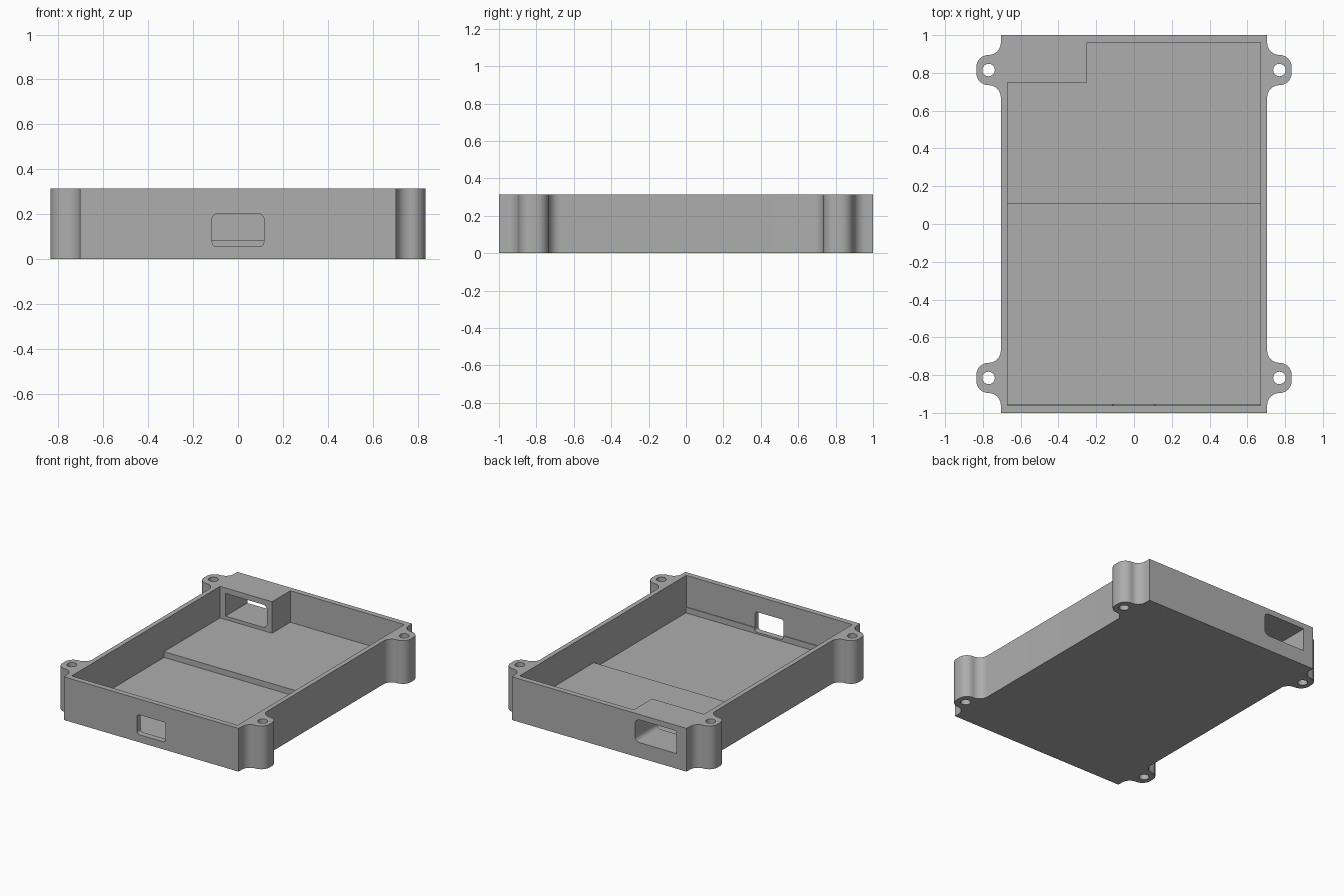
import bpy, bmesh, math
from mathutils import Vector

if "Cube" in bpy.data.objects:
    bpy.data.objects.remove(bpy.data.objects["Cube"])

H = 0.315
HALF_X, HALF_Y = 0.705, 1.0
FLOOR_LOW, FLOOR_HIGH = 0.043, 0.085
LUG_X, LUG_Y, LUG_R = 0.77, 0.815, 0.065

grey = bpy.data.materials.new("grey plastic")
grey.use_nodes = True
colour = (0.42, 0.42, 0.42, 1)
grey.diffuse_color = colour
grey.node_tree.nodes["Principled BSDF"].inputs["Base Color"].default_value = colour


def arc(cx, cy, r, start, end, steps=10):
    angles = [math.radians(start + (end - start) * i / steps) for i in range(steps + 1)]
    return [(cx + r * math.cos(a), cy + r * math.sin(a)) for a in angles]


def prism(name, points, start, end, axis="z"):
    """Extrude a 2D outline along z, or an x-z outline along y."""
    bm = bmesh.new()
    place = (lambda u, v: (u, v, start)) if axis == "z" else (lambda u, v: (u, start, v))
    face = bm.faces.new([bm.verts.new(place(u, v)) for u, v in points])
    move = Vector((0, 0, end - start)) if axis == "z" else Vector((0, end - start, 0))
    out = bmesh.ops.extrude_face_region(bm, geom=[face])
    bmesh.ops.translate(bm, vec=move, verts=[g for g in out["geom"] if isinstance(g, bmesh.types.BMVert)])
    bmesh.ops.recalc_face_normals(bm, faces=bm.faces)
    mesh = bpy.data.meshes.new(name)
    bm.to_mesh(mesh)
    bm.free()
    mesh.materials.append(grey)
    obj = bpy.data.objects.new(name, mesh)
    bpy.context.collection.objects.link(obj)
    return obj


def rect(x0, x1, y0, y1):
    return [(x0, y0), (x1, y0), (x1, y1), (x0, y1)]


# Outline of one quarter: straight side, fillet, rounded mounting lug, fillet, corner
lug_low, lug_high = LUG_Y - 0.08, LUG_Y + 0.08
quarter = (arc(LUG_X, lug_low - LUG_R, LUG_R, 180, 90)
           + arc(LUG_X, lug_low + LUG_R, LUG_R, -90, 0)
           + arc(LUG_X, lug_high - LUG_R, LUG_R, 0, 90)
           + arc(LUG_X, lug_high + LUG_R, LUG_R, 270, 180)
           + [(HALF_X, HALF_Y)])
right_side = [(x, -y) for x, y in reversed(quarter)] + quarter
outline = right_side + [(-x, y) for x, y in reversed(right_side)]
tray = prism("enclosure_tray", outline, 0, H)

# Main cavity, leaving a solid block in one back corner
cavity = [(-0.67, -0.96), (0.67, -0.96), (0.67, 0.96), (-0.25, 0.96), (-0.25, 0.75), (-0.67, 0.75)]
cutters = [prism("cavity_cutter", cavity, FLOOR_HIGH, H + 0.1)]

# Deeper front half of the floor
cutters.append(prism("low_floor_cutter", rect(-0.67, 0.67, -0.955, 0.105), FLOOR_LOW, FLOOR_HIGH + 0.05))

# Rounded port in the front wall
r, px, z0, z1 = 0.02, 0.115, 0.055, 0.2
port = (arc(px - r, z0 + r, r, -90, 0, 6) + arc(px - r, z1 - r, r, 0, 90, 6)
        + arc(r - px, z1 - r, r, 90, 180, 6) + arc(r - px, z0 + r, r, 180, 270, 6))
cutters.append(prism("front_port_cutter", port, -1.1, -0.9, "y"))

# Tunnel through the corner block and back wall, rounded on its inner side
x0, x1, z0, z1, r = -0.625, -0.29, 0.11, 0.275, 0.035
tunnel = ([(x0, z0)] + arc(x1 - r, z0 + r, r, -90, 0, 8)
          + arc(x1 - r, z1 - r, r, 0, 90, 8) + [(x0, z1)])
cutters.append(prism("back_port_cutter", tunnel, 0.7, 1.1, "y"))

# Screw holes
for sx in (-1, 1):
    for sy in (-1, 1):
        ring = arc(sx * LUG_X, sy * LUG_Y, 0.033, 0, 360, 32)[:-1]
        cutters.append(prism("screw_hole_cutter", ring, -0.1, H + 0.1))

bpy.context.view_layer.objects.active = tray
for cutter in cutters:
    mod = tray.modifiers.new("cut", "BOOLEAN")
    mod.operation = "DIFFERENCE"
    mod.solver = "EXACT"
    mod.object = cutter
    bpy.ops.object.modifier_apply(modifier=mod.name)
    bpy.data.objects.remove(cutter)

bpy.ops.object.select_all(action="DESELECT")
tray.select_set(True)
bpy.ops.object.shade_smooth_by_angle(angle=math.radians(30))
